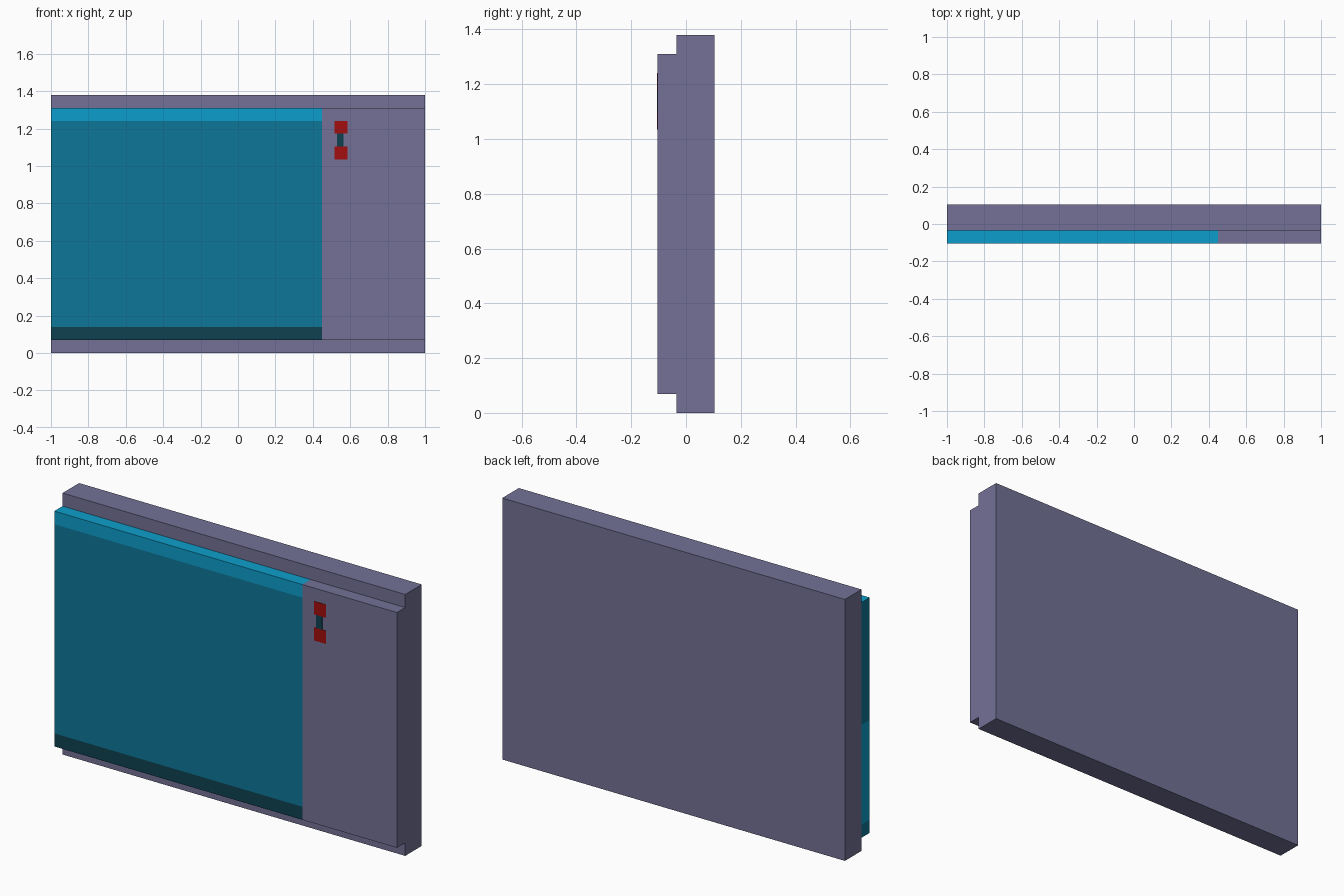
import bpy, bmesh
from mathutils import Vector

if "Cube" in bpy.data.objects:
    bpy.data.objects.remove(bpy.data.objects["Cube"])

U = 2 / 29                      # one pixel block: model is 29 x 3 x 20 blocks


def srgb(r, g, b):
    def lin(c):
        c /= 255
        return c / 12.92 if c <= 0.04045 else ((c + 0.055) / 1.055) ** 2.4
    return (lin(r), lin(g), lin(b), 1)


def material(name, rgb):
    m = bpy.data.materials.new(name)
    m.diffuse_color = srgb(*rgb)
    m.use_nodes = True
    m.node_tree.nodes["Principled BSDF"].inputs["Base Color"].default_value = m.diffuse_color
    return m


casing = material("grey_purple", (115, 113, 150))
cyan = material("bright_cyan", (13, 158, 204))
teal = material("mid_teal", (13, 118, 152))
dark = material("dark_teal", (14, 64, 80))
red = material("button_red", (163, 14, 14))


def box(name, lo, hi, mats, cuts=(), rule=None):
    """Box from corner to corner, cut along (axis, position), coloured by rule."""
    lo, hi = Vector(lo), Vector(hi)
    bm = bmesh.new()
    bmesh.ops.create_cube(bm, size=1)
    for v in bm.verts:
        v.co = (lo + hi) / 2 + v.co * (hi - lo)
    for axis, pos in cuts:
        co, no = Vector(), Vector()
        co[axis], no[axis] = pos, 1
        bmesh.ops.bisect_plane(bm, geom=bm.verts[:] + bm.edges[:] + bm.faces[:],
                               plane_co=co, plane_no=no)
    bm.normal_update()
    if rule:
        for f in bm.faces:
            f.material_index = rule(f.calc_center_median(), f.normal)
    me = bpy.data.meshes.new(name)
    bm.to_mesh(me)
    bm.free()
    for m in mats:
        me.materials.append(m)
    ob = bpy.data.objects.new(name, me)
    bpy.context.collection.objects.link(ob)
    return ob


SCREEN_X = -1 + 21 * U          # right edge of the screen area
LOW, MID, HIGH = 2 * U, 0.665, 18 * U


# Screen colours: 0 casing, 1 cyan, 2 teal, 3 dark
def screen_rule(c, n):
    if c.x > SCREEN_X or n.y > 0.5:
        return 0
    if n.z > 0.5:
        return 1
    if n.z < -0.5:
        return 3
    if n.x < -0.5:              # left end: cyan band between teal ones
        return 1 if LOW < c.z < MID else 2
    return 1 if c.z > HIGH else 3 if c.z < LOW else 2


# Rear housing and raised front panel
box("rear_housing", (-1, -0.5 * U, 0), (1, 1.5 * U, 20 * U), [casing])
box("front_panel", (-1, -1.5 * U, U), (1, -0.5 * U, 19 * U),
    [casing, cyan, teal, dark],
    [(0, SCREEN_X), (2, LOW), (2, MID), (2, HIGH)], screen_rule)

# Two red buttons with a dark slot between them
FRONT = -1.5 * U
bx = -1 + 22 * U
for name, z in (("lower_button", 15 * U), ("upper_button", 17 * U)):
    box(name, (bx, FRONT - 0.002, z), (bx + U, FRONT, z + U), [red])
box("button_slot", (bx + 0.012, FRONT - 0.002, 16 * U),
    (bx + 0.048, FRONT, 17 * U), [dark])
